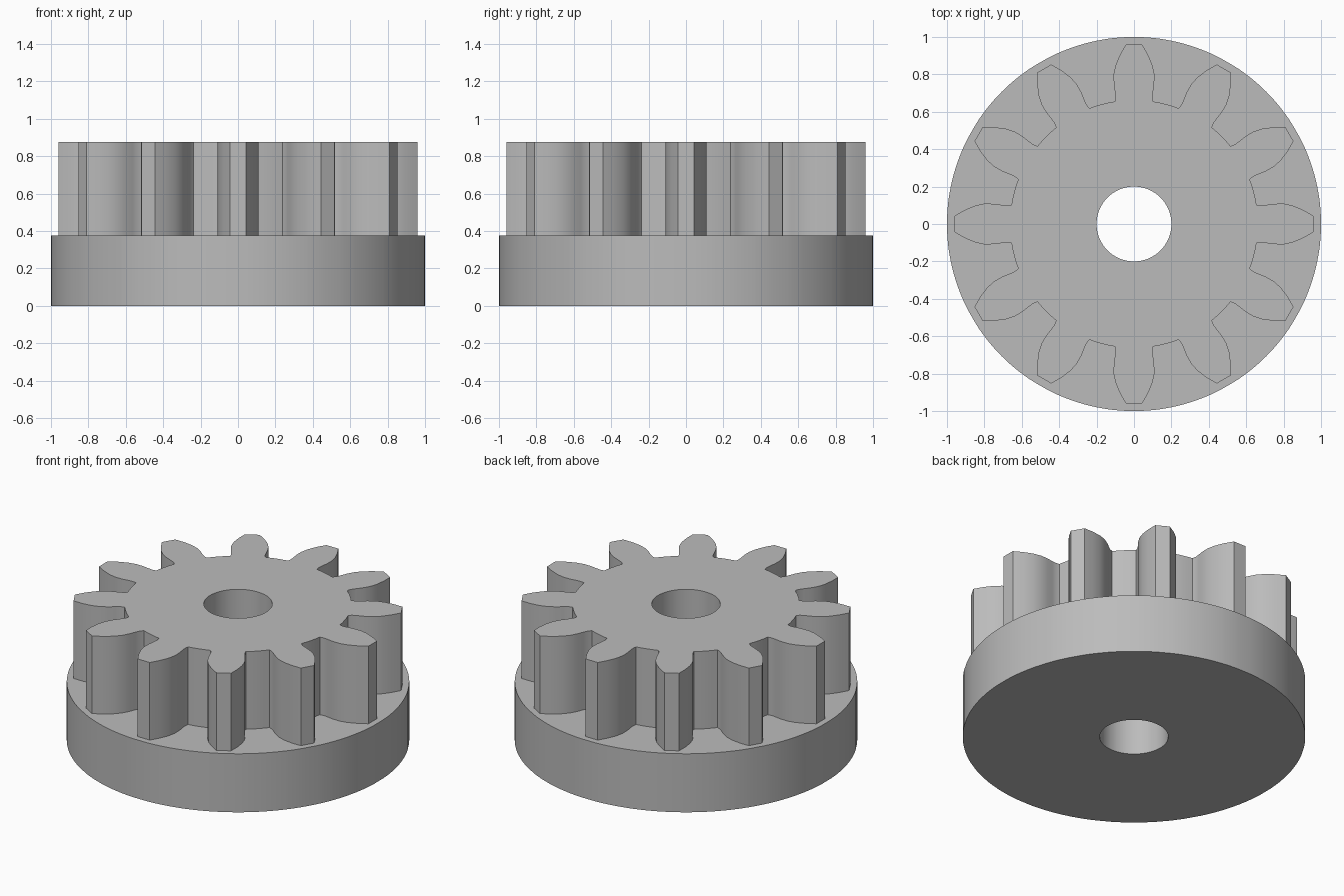
import bpy
import bmesh
import math

cube = bpy.data.objects.get("Cube")
if cube:
    bpy.data.objects.remove(cube)

TEETH = 12
BORE, DISC = 0.2, 1.0
DISC_TOP, GEAR_TOP = 0.377, 0.877

# One tooth flank: half width and distance from the axis, root to tip
FLANK = [(0.103, 0.655), (0.099, 0.68), (0.102, 0.71), (0.108, 0.75),
         (0.109, 0.80), (0.098, 0.85), (0.075, 0.905), (0.043, 0.96)]


def gear_outline():
    """Polar points (angle, radius) of the whole toothed outline."""
    half = [(math.atan2(w, r), math.hypot(w, r)) for w, r in FLANK]
    pitch = math.tau / TEETH
    root_angle, root_radius = half[0]
    gap = pitch - 2 * root_angle
    tooth = [(-a, r) for a, r in half] + [(a, r) for a, r in reversed(half)]
    tooth += [(root_angle + gap * i / 4, root_radius) for i in (1, 2, 3)]
    return [(a + pitch * n, r) for n in range(TEETH) for a, r in tooth]


outline = gear_outline()
bm = bmesh.new()


def ring(z, radius=None):
    """Loop of vertices: a circle, or the toothed outline if no radius is given."""
    return [bm.verts.new((math.cos(a) * (radius or r), math.sin(a) * (radius or r), z))
            for a, r in outline]


# Closed stack of rings: underside, disc wall, ledge, teeth, top face, bore
rings = [ring(0, BORE), ring(0, DISC), ring(DISC_TOP, DISC),
         ring(DISC_TOP), ring(GEAR_TOP), ring(GEAR_TOP, BORE)]
count = len(outline)
for k, lower in enumerate(rings):
    upper = rings[(k + 1) % len(rings)]
    for i in range(count):
        j = (i + 1) % count
        bm.faces.new((lower[i], lower[j], upper[j], upper[i]))
bmesh.ops.recalc_face_normals(bm, faces=bm.faces)

mesh = bpy.data.meshes.new("pinion_with_flange")
bm.to_mesh(mesh)
bm.free()
gear = bpy.data.objects.new("pinion_with_flange", mesh)
bpy.context.collection.objects.link(gear)

# Plain grey
grey = bpy.data.materials.new("plain_grey")
grey.use_nodes = True
colour = (0.5, 0.5, 0.5, 1)
grey.diffuse_color = colour
grey.node_tree.nodes["Principled BSDF"].inputs["Base Color"].default_value = colour
mesh.materials.append(grey)

# Smooth walls, crisp corners
bpy.ops.object.select_all(action="DESELECT")
gear.select_set(True)
bpy.context.view_layer.objects.active = gear
bpy.ops.object.shade_smooth_by_angle(angle=math.radians(30))
